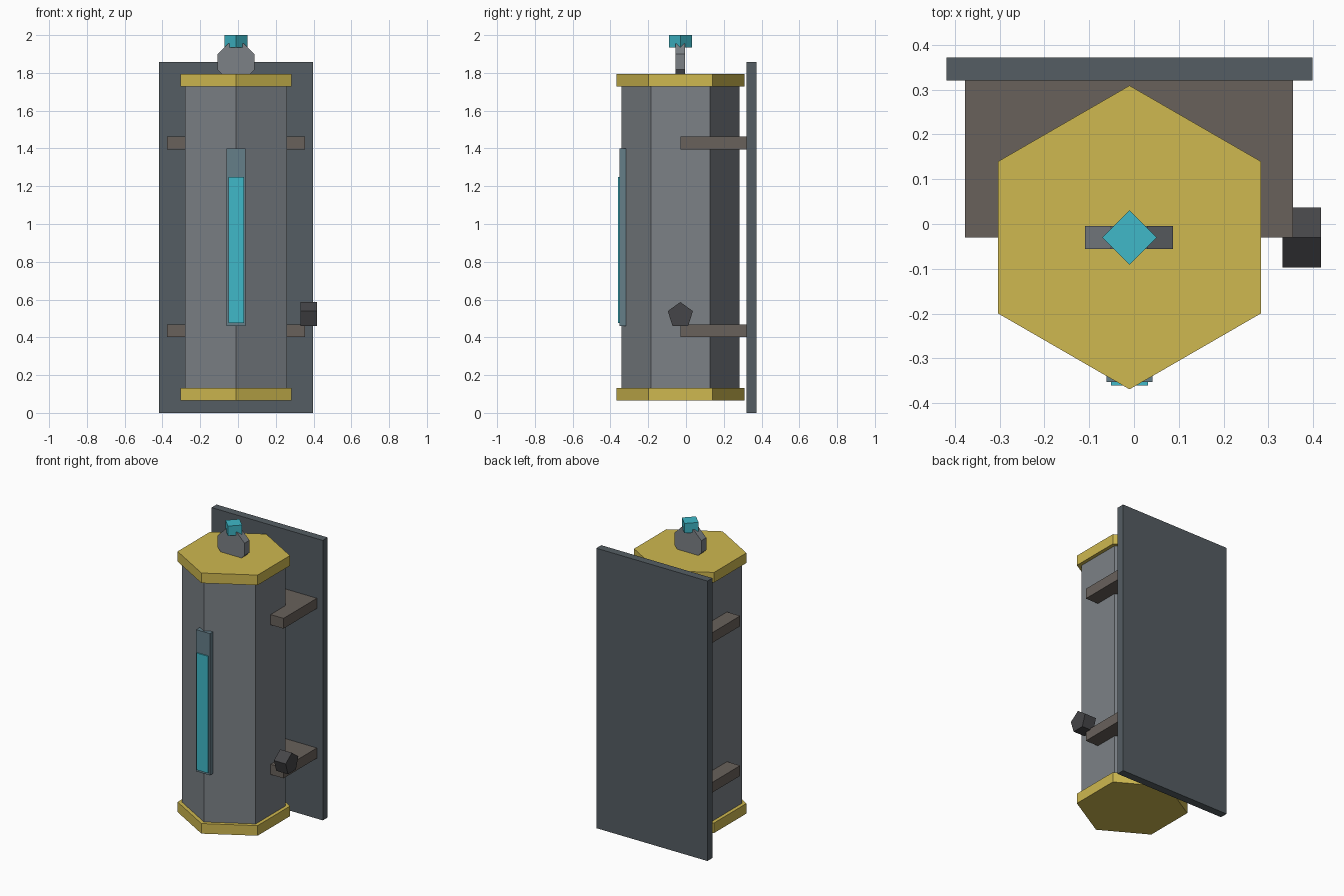
import bpy, bmesh
from math import cos, sin, pi, radians
from mathutils import Vector

if "Cube" in bpy.data.objects:
    bpy.data.objects.remove(bpy.data.objects["Cube"])

CX, CY = -0.01, -0.03   # axis of the tank


def material(name, rgb):
    m = bpy.data.materials.new(name)
    m.diffuse_color = (*rgb, 1)
    m.use_nodes = True
    m.node_tree.nodes["Principled BSDF"].inputs["Base Color"].default_value = m.diffuse_color
    return m


BRASS = material("brass", (0.62, 0.48, 0.08))
CYAN = material("cyan", (0.05, 0.48, 0.58))
STEEL = material("steel", (0.20, 0.22, 0.24))
PLATE = material("dark_plate", (0.09, 0.11, 0.125))
BROWN = material("bracket_brown", (0.14, 0.12, 0.105))
GLASS = material("gauge_frame", (0.13, 0.21, 0.25))
DARK = material("dark_knob", (0.06, 0.06, 0.065))


def finish(name, bm, mat):
    bmesh.ops.recalc_face_normals(bm, faces=bm.faces)
    me = bpy.data.meshes.new(name)
    bm.to_mesh(me)
    bm.free()
    me.materials.append(mat)
    ob = bpy.data.objects.new(name, me)
    bpy.context.collection.objects.link(ob)
    return ob


def prism(name, sides, radius, axis, start, end, centre, phase, mat):
    """Regular prism along an axis; centre and phase lie in the other two axes."""
    bm = bmesh.new()
    ring = []
    for i in range(sides):
        a = radians(phase) + 2 * pi * i / sides
        co = [centre[0] + radius * cos(a), centre[1] + radius * sin(a)]
        co.insert("xyz".index(axis), start)
        ring.append(bm.verts.new(co))
    face = bm.faces.new(ring)
    ext = bmesh.ops.extrude_face_region(bm, geom=[face], use_keep_orig=True)
    move = Vector((0, 0, 0))
    move["xyz".index(axis)] = end - start
    top = [g for g in ext["geom"] if isinstance(g, bmesh.types.BMVert)]
    bmesh.ops.translate(bm, verts=top, vec=move)
    return finish(name, bm, mat)


def box(name, x, y, z, mat):
    """Box from (min, max) ranges."""
    bm = bmesh.new()
    bmesh.ops.create_cube(bm, size=1)
    for v in bm.verts:
        v.co = [(r[0] + r[1]) / 2 + c * (r[1] - r[0]) for r, c in zip((x, y, z), v.co)]
    return finish(name, bm, mat)


# Hexagonal tank and its brass end caps
prism("tank_body", 6, 0.312, "z", 0.09, 1.77, (CX, CY), 90, STEEL)
prism("bottom_cap", 6, 0.339, "z", 0.066, 0.133, (CX, CY), 90, BRASS)
prism("top_cap", 6, 0.339, "z", 1.728, 1.795, (CX, CY), 90, BRASS)

# Wall plate and the two brackets that hold the tank
box("back_plate", (-0.418, 0.398), (0.32, 0.372), (0, 1.857), PLATE)
for label, z in (("lower", 0.435), ("upper", 1.428)):
    box(label + "_bracket", (-0.377, 0.355), (-0.03, 0.365),
        (z - 0.034, z + 0.034), BROWN)

# Level gauge on the front edge
box("gauge_frame", (CX - 0.051, CX + 0.051), (-0.353, -0.318), (0.46, 1.4), GLASS)
box("gauge_fluid", (CX - 0.041, CX + 0.041), (-0.361, -0.335), (0.475, 1.25), CYAN)

# Octagonal valve on top with a square cyan tip
prism("valve_wheel", 8, 0.1066, "y", -0.056, -0.004, (CX - 0.001, 1.858), 22.5, STEEL)
prism("valve_tip", 4, 0.061, "z", 1.935, 2.0, (CX, CY), 0, CYAN)

# Five-sided drain knob on the right
prism("drain_knob", 5, 0.07, "x", 0.331, 0.417, (CY, 0.517), 90, DARK)
